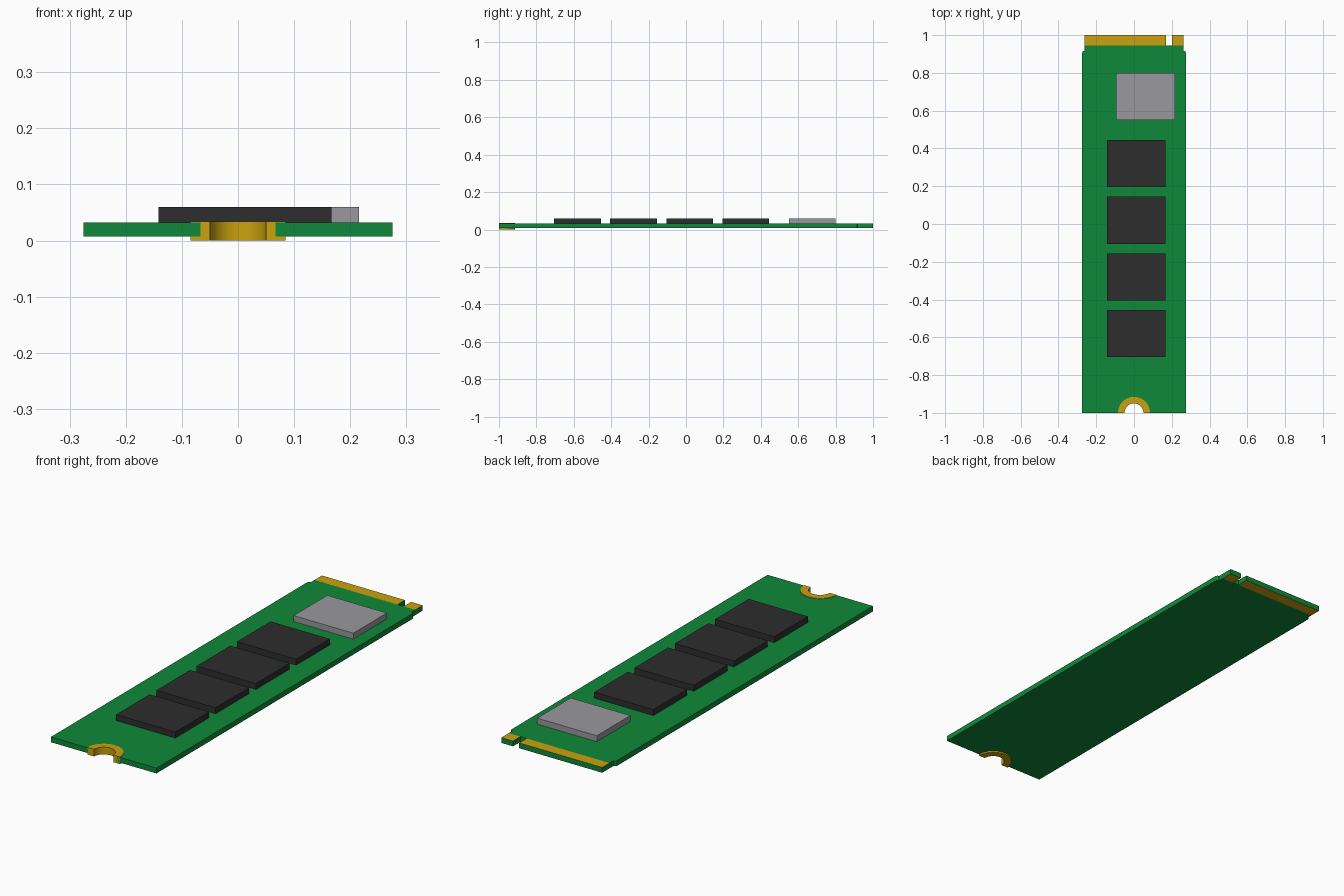
import bpy, bmesh, math

if "Cube" in bpy.data.objects:
    bpy.data.objects.remove(bpy.data.objects["Cube"])

def mat(name, rgb):
    m = bpy.data.materials.new(name)
    m.diffuse_color = (*rgb, 1)
    m.use_nodes = True
    m.node_tree.nodes["Principled BSDF"].inputs["Base Color"].default_value = m.diffuse_color
    return m

GREEN = mat("board green", (0.005, 0.25, 0.042))
GOLD = mat("contact gold", (0.59, 0.36, 0.005))
BLACK = mat("chip black", (0.026, 0.026, 0.027))
GREY = mat("controller grey", (0.32, 0.315, 0.34))

Z0, Z1, CHIP_TOP = 0.007, 0.032, 0.06   # board underside, board top, chip top


def prism(name, outline, z0, z1, mats):
    """Extrude a flat outline (counter-clockwise) from z0 to z1."""
    bm = bmesh.new()
    face = bm.faces.new([bm.verts.new((x, y, z0)) for x, y in outline])
    ext = bmesh.ops.extrude_face_region(bm, geom=[face], use_keep_orig=True)
    top = [v for v in ext["geom"] if isinstance(v, bmesh.types.BMVert)]
    bmesh.ops.translate(bm, verts=top, vec=(0, 0, z1 - z0))
    bmesh.ops.recalc_face_normals(bm, faces=bm.faces)
    me = bpy.data.meshes.new(name)
    bm.to_mesh(me)
    bm.free()
    for m in mats:
        me.materials.append(m)
    ob = bpy.data.objects.new(name, me)
    bpy.context.collection.objects.link(ob)
    return ob


def rect(x0, x1, y0, y1):
    return [(x0, y0), (x1, y0), (x1, y1), (x0, y1)]


def arc(cx, cy, r, a0, a1, n):
    return [(cx + r * math.cos(math.radians(a0 + (a1 - a0) * i / n)),
             cy + r * math.sin(math.radians(a0 + (a1 - a0) * i / n)))
            for i in range(n + 1)]


# Circuit board with screw cut-out at the front and narrowed shoulders at the back
shoulder = [(0.275, -1), (0.275, 0.905)] + arc(0.263, 0.905, 0.012, 30, 60, 2) \
    + [(0.263, 0.917), (0.263, 0.945)]
mirrored = [(-x, y) for x, y in reversed(shoulder)]
prism("circuit_board", shoulder + mirrored + arc(0, -1, 0.067, 180, 0, 24),
      Z0, Z1, [GREEN])

# Edge connector tabs: gold on top and underside, green on the edges
for name, x0, x1 in (("connector_wide", -0.263, 0.17),
                     ("connector_narrow", 0.202, 0.263)):
    tab = prism(name, rect(x0, x1, 0.945, 1.0), Z0, Z1, [GREEN, GOLD])
    for p in tab.data.polygons:
        p.material_index = int(abs(p.normal.z) > 0.5)

# Half-ring screw pad
ring = prism("screw_pad", arc(0, -1, 0.085, 0, 180, 24) + arc(0, -1, 0.05, 180, 0, 24),
             0.0, 0.034, [GOLD])
bpy.context.view_layer.objects.active = ring
ring.select_set(True)
bpy.ops.object.shade_smooth_by_angle(angle=math.radians(30))

# Row of memory chips
for i in range(4):
    y = -0.705 + 0.3 * i
    prism(f"memory_chip_{i + 1}", rect(-0.142, 0.167, y, y + 0.25), Z1, CHIP_TOP, [BLACK])

# Controller chip
prism("controller_chip", rect(-0.095, 0.216, 0.55, 0.80), Z1, CHIP_TOP, [GREY])
